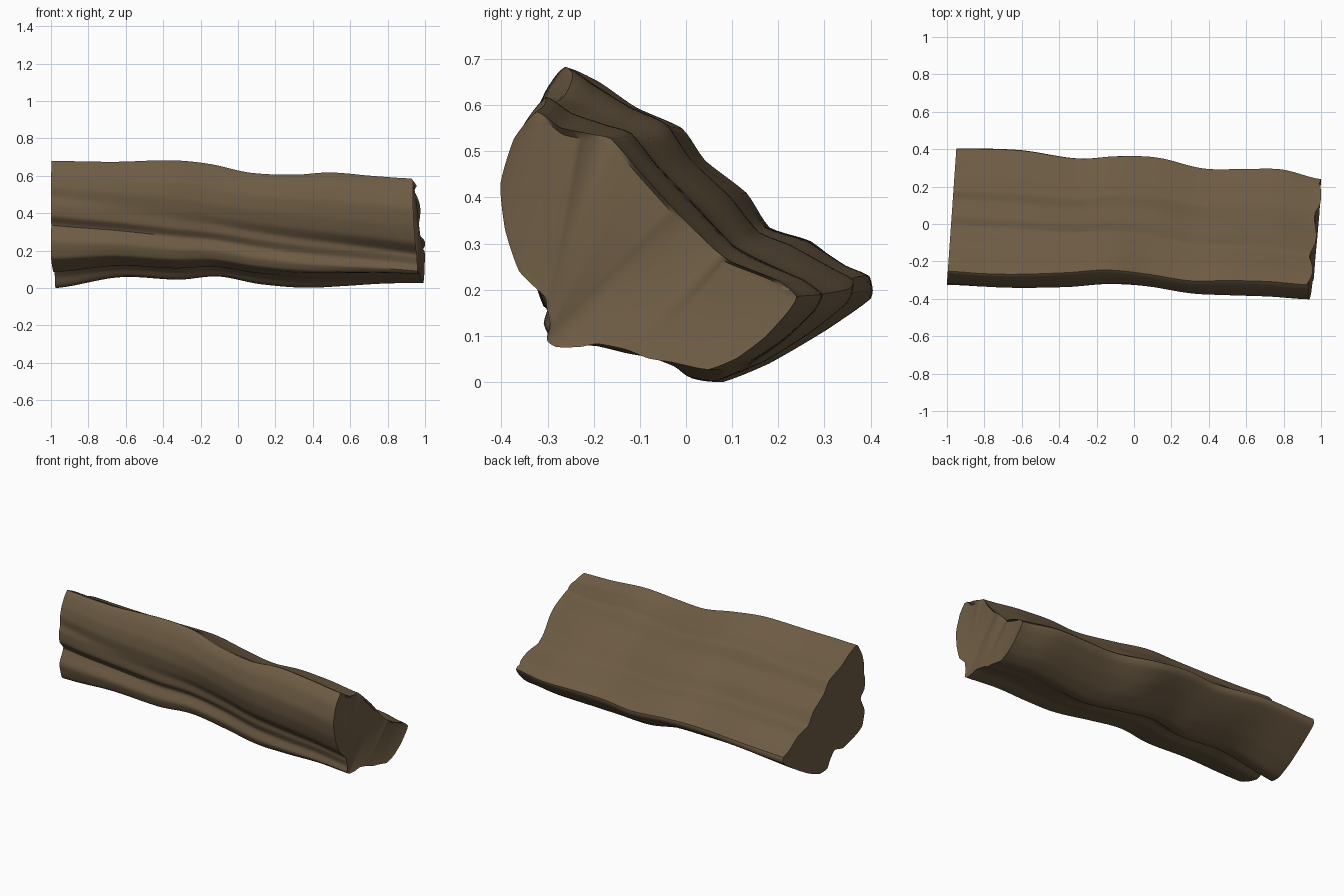
import bpy, bmesh, math
from mathutils import Vector

if "Cube" in bpy.data.objects:
    bpy.data.objects.remove(bpy.data.objects["Cube"])

# Matching (y, z) outlines of the two ends, starting at the top edge,
# down the split face, then round the ribbed bark
LEFT = [(-.255, .68), (-.19, .65), (-.11, .595), (-.01, .55), (.04, .48), (.13, .41),
        (.18, .335), (.27, .305), (.35, .243), (.40, .22), (.40, .18), (.30, .11),
        (.18, .04), (.08, 0), (.01, .008), (-.02, .06), (-.06, .10), (-.13, .085),
        (-.20, .105), (-.26, .13), (-.305, .16), (-.325, .25), (-.29, .335),
        (-.325, .385), (-.328, .45), (-.318, .49), (-.32, .54), (-.305, .60), (-.28, .65)]
RIGHT = [(-.32, .59), (-.27, .555), (-.20, .54), (-.16, .53), (-.10, .46), (-.02, .37),
         (.06, .29), (.10, .26), (.20, .22), (.24, .185), (.22, .15), (.17, .095),
         (.11, .05), (.05, .026), (0, .035), (-.03, .042), (-.08, .05), (-.13, .07),
         (-.19, .082), (-.23, .075), (-.28, .075), (-.30, .09), (-.293, .125),
         (-.30, .16), (-.305, .185), (-.36, .24), (-.39, .33), (-.40, .43), (-.37, .53)]

# Envelope along the length: x, front y, back y, bottom z, top z
STATIONS = [(-1, -.325, .405, 0, .68), (-.65, -.343, .395, .058, .675),
            (-.33, -.343, .35, .045, .683), (-.12, -.325, .362, .062, .663),
            (.1, -.33, .355, .022, .617), (.35, -.368, .298, .002, .606),
            (.55, -.382, .293, .01, .618), (.78, -.388, .292, .024, .6),
            (1, -.402, .24, .027, .586)]
STEPS, SUB = 72, 5


def spline(p0, p1, p2, p3, t):
    return .5 * (2 * p1 + (p2 - p0) * t + (2 * p0 - 5 * p1 + 4 * p2 - p3) * t * t
                 + (3 * p1 - p0 - 3 * p2 + p3) * t ** 3)


def smooth_loop(points):
    """Closed outline, halfway between straight and curved so corners stay crisp."""
    pts = [Vector(p) for p in points]
    n = len(pts)
    out = []
    for i in range(n):
        a, b, c, d = (pts[(i + k) % n] for k in (-1, 0, 1, 2))
        for k in range(SUB):
            out.append((spline(a, b, c, d, k / SUB) + b.lerp(c, k / SUB)) / 2)
    return out


def envelope(x):
    s = [Vector(r) for r in STATIONS]
    i = max(j for j in range(len(s) - 1) if s[j][0] <= x or j == 0)
    t = (x - s[i][0]) / (s[i + 1][0] - s[i][0])
    return spline(s[max(i - 1, 0)], s[i], s[i + 1], s[min(i + 2, len(s) - 1)], t)


left, right = smooth_loop(LEFT), smooth_loop(RIGHT)
n = len(left)
bm = bmesh.new()
rings = []
for s in range(STEPS + 1):
    t = s / STEPS
    _, y0, y1, z0, z1 = envelope(-1 + 2 * t)
    sec = [a.lerp(b, t) for a, b in zip(left, right)]
    ya, yb = min(p.x for p in sec), max(p.x for p in sec)
    za, zb = min(p.y for p in sec), max(p.y for p in sec)
    ring = []
    for i, p in enumerate(sec):
        # waves of the top and bottom edges fade out towards the middle
        h = (p.y - za) / (zb - za)
        lift = (z1 - zb) * h ** 3
        y = y0 + (p.x - ya) / (yb - ya) * (y1 - y0) + .5 * lift
        z = p.y + lift + (z0 - za) * (1 - h) ** 3
        # slanted saw cuts, slightly ragged along the split face
        xa = -.978 + .07 * y
        xb = .988 + .08 * y - .045 * z
        if i < 8.5 * SUB:
            xb += .012 * math.cos(2 * math.pi * (i / SUB - 1.25) / 3.05)
        ring.append(bm.verts.new((xa + (xb - xa) * t, y, z)))
    rings.append(ring)

# Bark and split face
for a, b in zip(rings, rings[1:]):
    for i in range(n):
        j = (i + 1) % n
        bm.faces.new((a[i], a[j], b[j], b[i]))

# Sawn ends: flat left, flat right inside a narrow ragged rim
bm.faces.new(rings[0])
rim = rings[-1]
c = sum((v.co for v in rim), Vector()) / n
inner = []
for v in rim:
    p = c + (v.co - c) * .95
    p.x = .983 + .08 * p.y - .045 * p.z
    inner.append(bm.verts.new(p))
caps = [bm.faces.new(inner)]
for i in range(n):
    j = (i + 1) % n
    bm.faces.new((rim[i], rim[j], inner[j], inner[i]))

bmesh.ops.recalc_face_normals(bm, faces=bm.faces)
mesh = bpy.data.meshes.new("split_log")
bm.to_mesh(mesh)
bm.free()
log = bpy.data.objects.new("split_log", mesh)
bpy.context.collection.objects.link(log)

wood = bpy.data.materials.new("brown_wood")
wood.diffuse_color = (.155, .107, .058, 1)
wood.use_nodes = True
wood.node_tree.nodes["Principled BSDF"].inputs["Base Color"].default_value = wood.diffuse_color
mesh.materials.append(wood)

bpy.context.view_layer.objects.active = log
log.select_set(True)
bpy.ops.object.shade_smooth_by_angle(angle=math.radians(40))
